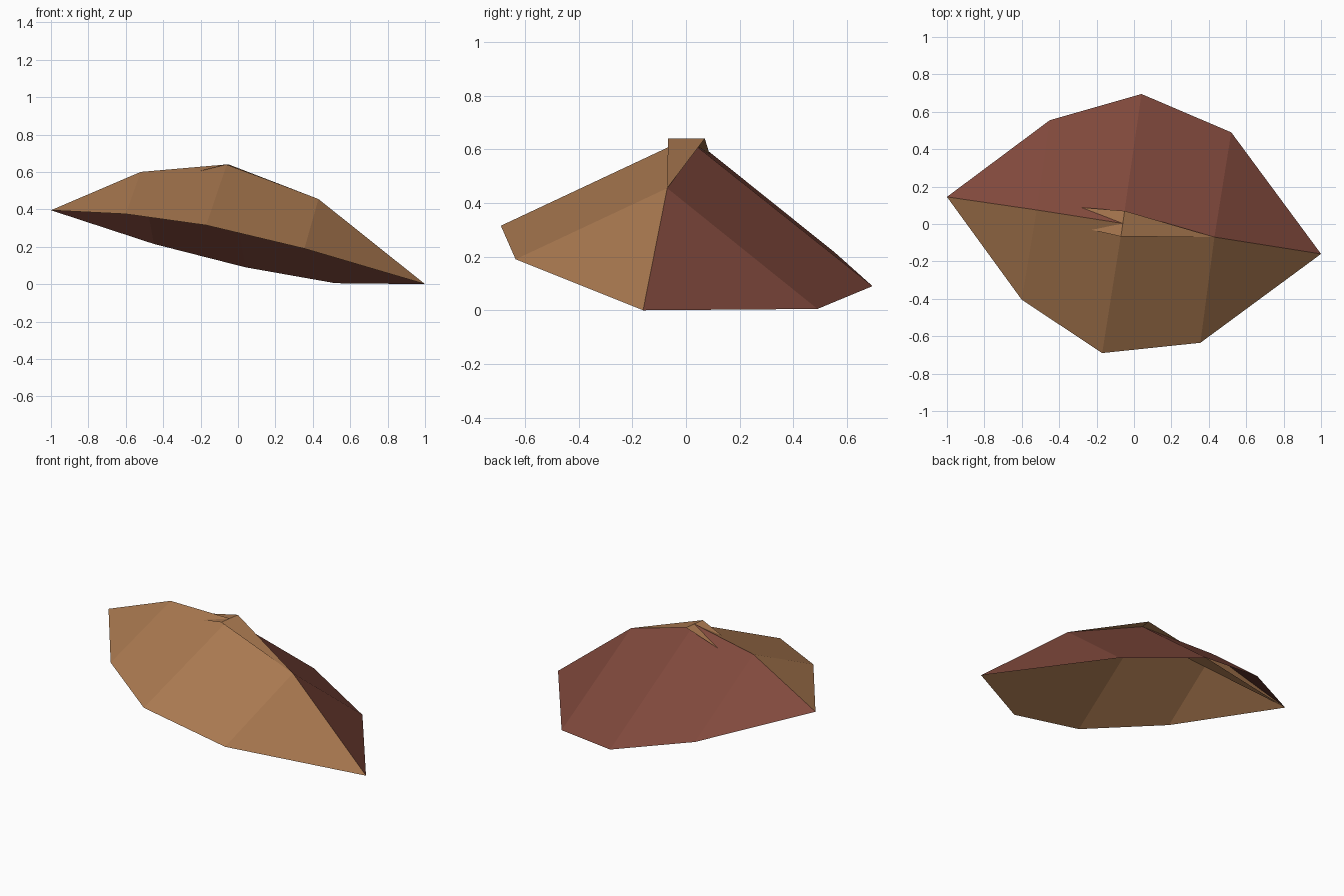
import bpy

cube = bpy.data.objects.get("Cube")
if cube:
    bpy.data.objects.remove(cube)


def material(name, color):
    mat = bpy.data.materials.new(name)
    mat.use_nodes = True
    mat.diffuse_color = (*color, 1)
    mat.node_tree.nodes["Principled BSDF"].inputs["Base Color"].default_value = (*color, 1)
    return mat


def build(name, verts, faces, mat):
    mesh = bpy.data.meshes.new(name)
    mesh.from_pydata(verts, [], faces)
    mesh.materials.append(mat)
    obj = bpy.data.objects.new(name, mesh)
    bpy.context.collection.objects.link(obj)
    return obj


def sheet(name, upper, lower, mat, flip):
    """Faceted sheet strung between two lines that share both end points."""
    n = len(upper)
    verts = upper + lower[1:-1]
    low = [0] + list(range(n, 2 * n - 2)) + [n - 1]
    faces = []
    for i in range(n - 1):
        face = [i, low[i], low[i + 1], i + 1]
        face = list(dict.fromkeys(face))
        faces.append(face[::-1] if flip else face)
    return build(name, verts, faces, mat)


tan = material("tan", (0.40, 0.19, 0.08))
red_brown = material("red brown", (0.22, 0.067, 0.046))

# Shared ridge and the two pointed ends
left_tip = (-1, 0.145, 0.395)
right_tip = (1, -0.16, 0)
fold = (0.43, -0.07, 0.455)
ridge = [left_tip, (-0.52, 0.075, 0.6), (-0.06, 0.003, 0.64), fold, right_tip]

# Front and back sheets
front_rim = [left_tip, (-0.6, -0.405, 0.375), (-0.17, -0.69, 0.315),
             (0.355, -0.635, 0.19), right_tip]
back_rim = [left_tip, (-0.45, 0.555, 0.215), (0.04, 0.695, 0.09),
            (0.52, 0.49, 0.005), right_tip]
sheet("front_sheet", ridge, front_rim, tan, False)
sheet("back_sheet", ridge, back_rim, red_brown, True)

# Narrow cap folded over the ridge
front_corner = (-0.07, -0.067, 0.64)
back_corner = (-0.05, 0.07, 0.64)
build("ridge_cap", [left_tip, front_corner, back_corner, fold],
      [(0, 2, 1), (3, 1, 2)], tan)
